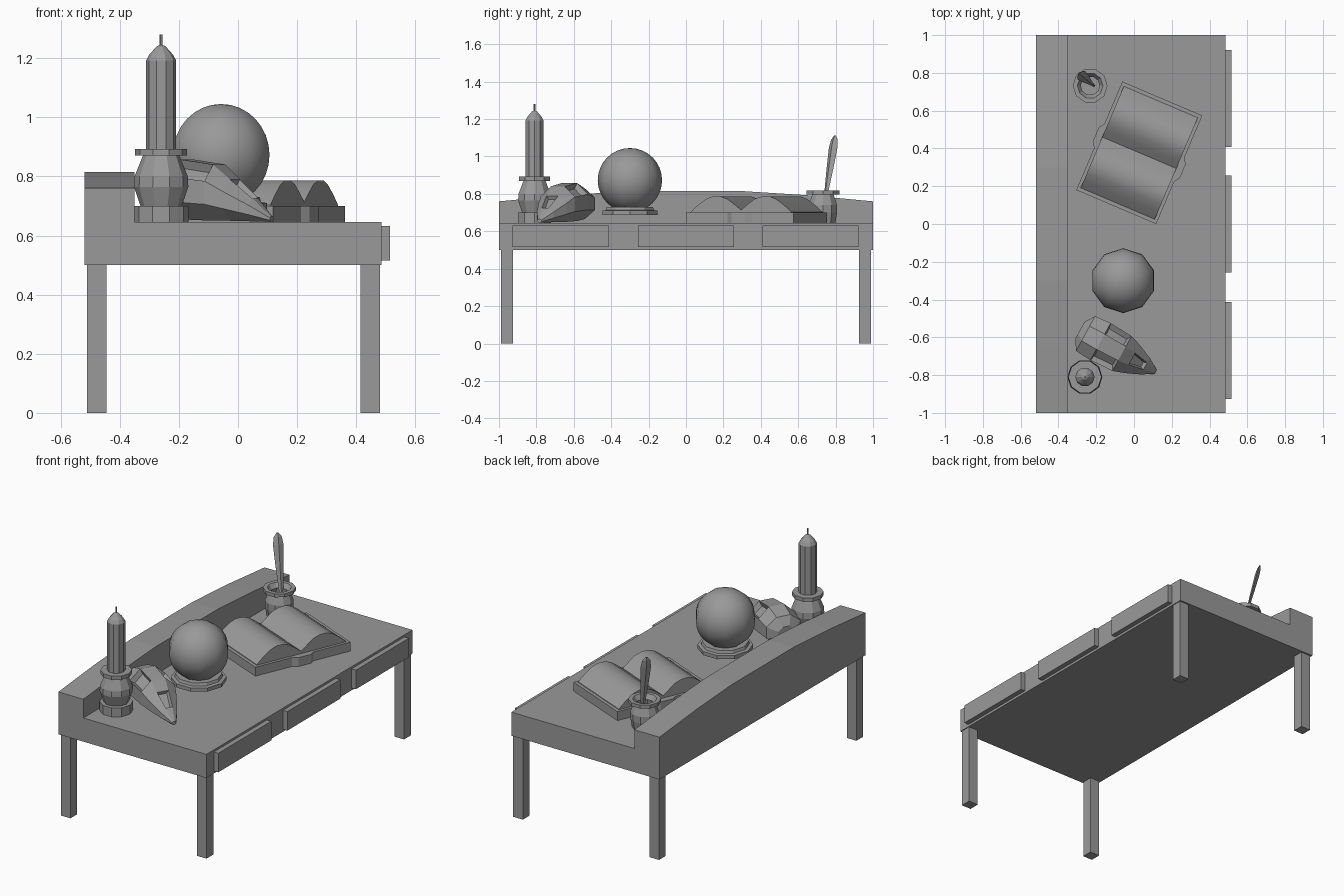
import bpy, bmesh, math
from mathutils import Matrix, Vector

if "Cube" in bpy.data.objects:
    bpy.data.objects.remove(bpy.data.objects["Cube"], do_unlink=True)

grey = bpy.data.materials.new("plain_grey")
grey.use_nodes = True
grey.diffuse_color = (0.32, 0.32, 0.32, 1)
grey.node_tree.nodes["Principled BSDF"].inputs["Base Color"].default_value = (0.32, 0.32, 0.32, 1)


def finish(name, bm, matrix=Matrix(), smooth=None):
    bmesh.ops.recalc_face_normals(bm, faces=bm.faces)
    mesh = bpy.data.meshes.new(name)
    bm.to_mesh(mesh)
    bm.free()
    mesh.materials.append(grey)
    obj = bpy.data.objects.new(name, mesh)
    bpy.context.collection.objects.link(obj)
    obj.matrix_world = matrix
    if smooth:
        bpy.ops.object.select_all(action='DESELECT')
        obj.select_set(True)
        bpy.context.view_layer.objects.active = obj
        bpy.ops.object.shade_smooth_by_angle(angle=math.radians(smooth))
    return obj


def box(name, x0, x1, y0, y1, z0, z1):
    bm = bmesh.new()
    size = Matrix.Diagonal((x1 - x0, y1 - y0, z1 - z0, 1))
    centre = Matrix.Translation(((x0 + x1) / 2, (y0 + y1) / 2, (z0 + z1) / 2))
    bmesh.ops.create_cube(bm, size=1, matrix=centre @ size)
    return finish(name, bm)


def loft(rings):
    """Skin a list of equal-length point rings and cap both ends."""
    bm = bmesh.new()
    loops = [[bm.verts.new(p) for p in ring] for ring in rings]
    n = len(loops[0])
    bands = []
    for a, b in zip(loops, loops[1:]):
        bands.append([bm.faces.new((a[i], a[(i + 1) % n], b[(i + 1) % n], b[i])) for i in range(n)])
    bm.faces.new(loops[0][::-1])
    bm.faces.new(loops[-1])
    return bm, bands


def lathe(name, x, y, profile, sides=10):
    rings = [[(r * math.cos(math.tau * i / sides), r * math.sin(math.tau * i / sides), z)
              for i in range(sides)] for r, z in profile]
    return finish(name, loft(rings)[0], Matrix.Translation((x, y, 0)))


# Desk: slab, legs and drawer fronts
box("desk_top", -0.52, 0.485, -1, 1, 0.50, 0.645)
for side, x in (("back", -0.51), ("front", 0.415)):
    for end, y in (("right", -0.99), ("left", 0.925)):
        box(f"{side}_{end}_leg", x, x + 0.065, y, y + 0.065, 0, 0.505)
for i, y in enumerate((-0.67, 0, 0.665)):
    box(f"drawer_front_{i + 1}", 0.48, 0.515, y - 0.257, y + 0.257, 0.515, 0.632)

# Arched ledge along the back of the desk
arch = [(-1, 0.64), (-1, 0.76), (-0.65, 0.793), (-0.3, 0.815)]
arch += [(-y, z) for y, z in reversed(arch)]
finish("back_ledge", loft([[(x, y, z) for y, z in arch] for x in (-0.52, -0.35)])[0])

# Candle in its turned holder
cx, cy = -0.26, -0.81
lathe("candle_holder", cx, cy, [(0.093, 0.645), (0.093, 0.70), (0.07, 0.70), (0.092, 0.765),
                                (0.09, 0.80), (0.062, 0.87), (0.088, 0.87), (0.088, 0.893), (0.05, 0.893)])
lathe("candle", cx, cy, [(0.051, 0.88), (0.051, 1.192), (0.04, 1.212), (0.015, 1.24), (0.004, 1.245)])
lathe("candle_wick", cx, cy, [(0.005, 1.235), (0.005, 1.28)], 6)

# Crystal ball on its stand
bm = bmesh.new()
bmesh.ops.create_uvsphere(bm, u_segments=10, v_segments=16, radius=0.172)
finish("crystal_ball", bm, Matrix.Translation((-0.057, -0.30, 0.873)), smooth=60)
lathe("ball_stand", -0.057, -0.30, [(0.155, 0.687), (0.155, 0.71), (0.135, 0.713), (0.13, 0.73), (0.08, 0.73)])

# Inkwell, hollow at the top
ix, iy = -0.232, 0.732
lathe("inkwell", ix, iy, [(0.07, 0.645), (0.08, 0.70), (0.08, 0.74), (0.06, 0.797), (0.092, 0.797),
                          (0.092, 0.818), (0.068, 0.818), (0.05, 0.79), (0.06, 0.72), (0.05, 0.67)])

# Quill: slim diamond sections along a leaning shaft
foot, tip = Vector((-0.21, 0.73, 0.68)), Vector((-0.29, 0.797, 1.112))
wide, thin = Vector((0.65, 0.76, 0)), Vector((0.76, -0.65, 0))
rings = []
for t, w in ((0, 0.005), (0.25, 0.012), (0.6, 0.024), (0.85, 0.03), (0.95, 0.023), (1, 0.006)):
    p = foot.lerp(tip, t)
    rings.append([p + wide * w, p + thin * w * 0.45, p - wide * w, p - thin * w * 0.45])
finish("quill", loft(rings)[0])

# Open book: cover with a spine bulge, and two humps of pages
place = Matrix.Translation((0.028, 0.377, 0)) @ Matrix.Rotation(math.radians(-23), 4, 'Z')
edge = [(0.23, -0.312), (0.23, -0.07), (0.25, -0.04), (0.25, 0.04), (0.23, 0.07), (0.23, 0.312)]
plan = edge + [(-x, -y) for x, y in edge]
finish("book_cover", loft([[(x, y, z) for x, y in plan] for z in (0.645, 0.70)])[0], place)
hump = [(-0.292, 0.69), (-0.292, 0.704), (-0.25, 0.74), (-0.205, 0.772), (-0.165, 0.787),
        (-0.12, 0.786), (-0.08, 0.773), (-0.04, 0.745)]
section = hump + [(0, 0.714)] + [(-y, z) for y, z in reversed(hump)]
finish("book_pages", loft([[(x, y, z) for y, z in section] for x in (-0.213, 0.213)])[0], place, smooth=35)

# Animal skull: octagonal sections from the back of the head to the snout
rings = []
for a, half, low, high in ((-0.025, 0.05, 0.70, 0.78), (0.01, 0.105, 0.665, 0.83), (0.10, 0.112, 0.655, 0.858),
                           (0.23, 0.105, 0.65, 0.84), (0.29, 0.085, 0.65, 0.79),
                           (0.37, 0.05, 0.648, 0.725), (0.432, 0.012, 0.646, 0.665)):
    ring = []
    for i in range(8):
        ang = math.tau * (i + 0.5) / 8
        grow = 1 / math.cos(math.tau / 16)
        ring.append((a, half * grow * math.cos(ang),
                     (low + high) / 2 + (high - low) / 2 * grow * math.sin(ang)))
    rings.append(ring)
bm, bands = loft(rings)
bmesh.ops.recalc_face_normals(bm, faces=bm.faces)
# Eye sockets on the upper flanks and the nose opening on the ridge
sockets = [bands[2][0], bands[2][2]]
bmesh.ops.inset_individual(bm, faces=sockets, thickness=0.016, depth=-0.03)
bmesh.ops.inset_individual(bm, faces=[bands[4][1]], thickness=0.01, depth=-0.02)
finish("skull", bm, Matrix.Translation((-0.265, -0.575, 0)) @ Matrix.Rotation(math.radians(-28.7), 4, 'Z'))
